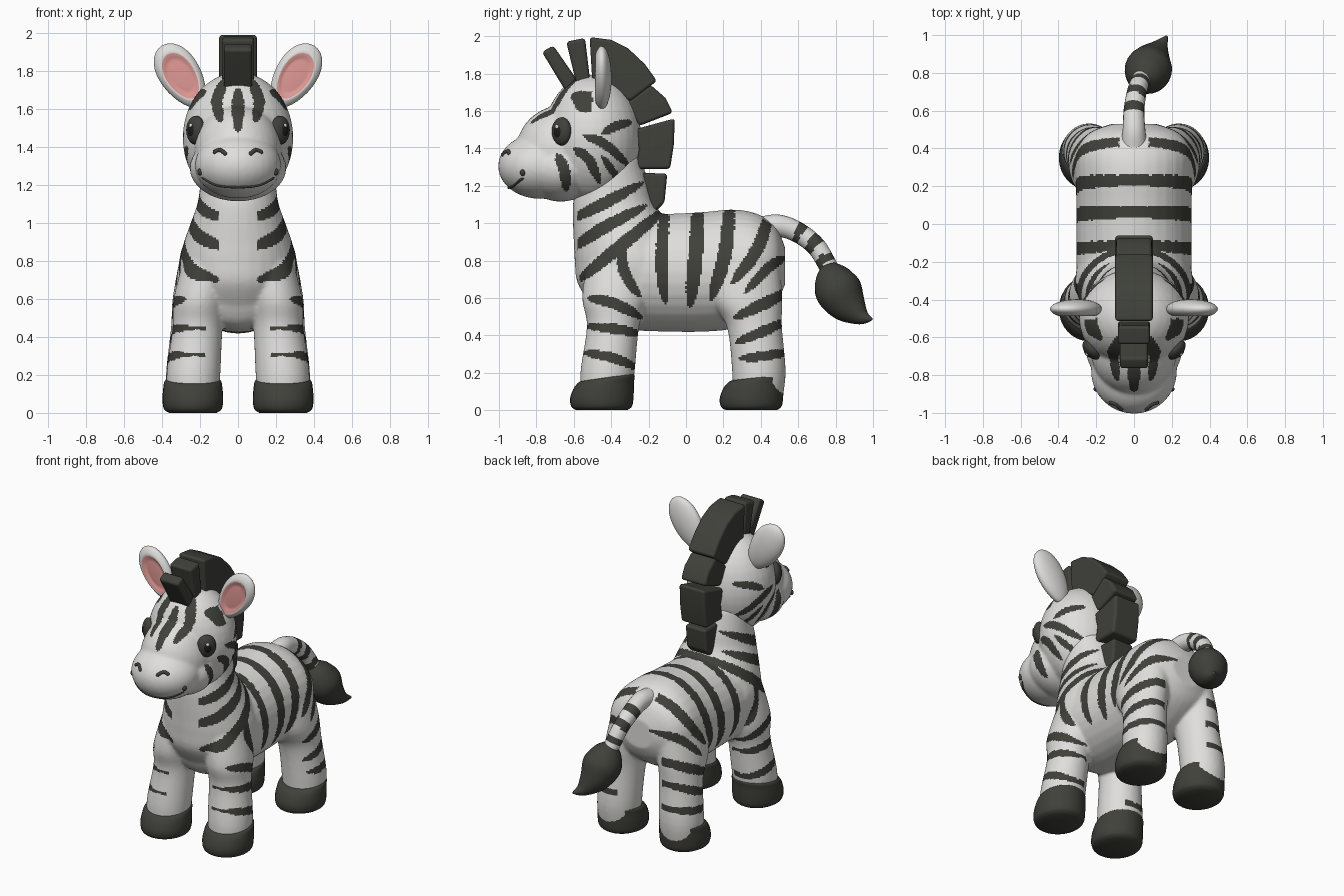
import bpy, bmesh, math
from mathutils import Vector, Matrix
from mathutils.bvhtree import BVHTree

if "Cube" in bpy.data.objects:
    bpy.data.objects.remove(bpy.data.objects["Cube"])


def material(name, rgb):
    m = bpy.data.materials.new(name)
    m.diffuse_color = (*rgb, 1)
    m.use_nodes = True
    m.node_tree.nodes["Principled BSDF"].inputs["Base Color"].default_value = m.diffuse_color
    return m


WHITE = material("soft white", (0.74, 0.735, 0.72))
DARK = material("charcoal", (0.05, 0.052, 0.042))
PINK = material("ear pink", (0.75, 0.32, 0.3))
BLACK = material("pupil black", (0.012, 0.012, 0.012))


def add_object(name, bm, *mats):
    bmesh.ops.recalc_face_normals(bm, faces=bm.faces)
    me = bpy.data.meshes.new(name)
    bm.to_mesh(me)
    bm.free()
    for m in mats:
        me.materials.append(m)
    me.polygons.foreach_set("use_smooth", [True] * len(me.polygons))
    ob = bpy.data.objects.new(name, me)
    bpy.context.collection.objects.link(ob)
    return ob


def spline(pts, n=6):
    """Smooth curve through tuples of any length."""
    pts = [Vector(p) for p in pts]
    out = []
    for i in range(len(pts) - 1):
        p0, p1, p2, p3 = pts[max(i - 1, 0)], pts[i], pts[i + 1], pts[min(i + 2, len(pts) - 1)]
        for k in range(n):
            t = k / n
            out.append(0.5 * (2 * p1 + (p2 - p0) * t + (2 * p0 - 5 * p1 + 4 * p2 - p3) * t * t
                              + (3 * p1 - p0 - 3 * p2 + p3) * t ** 3))
    return out + [pts[-1]]


def skin(bm, rings):
    """Bridge rings of points and cap both ends."""
    vs = [[bm.verts.new(p) for p in r] for r in rings]
    n = len(vs[0])
    for a, b in zip(vs, vs[1:]):
        for i in range(n):
            bm.faces.new((a[i], a[(i + 1) % n], b[(i + 1) % n], b[i]))
    bm.faces.new(vs[0][::-1])
    bm.faces.new(vs[-1])


def loft(bm, rings, axis, seg=32, n=5):
    """Ellipse rings (x, y, z, half width x, other half width) stacked along y or z."""
    out = []
    for x, y, z, a, b in spline(rings, n):
        ring = []
        for i in range(seg):
            c, s = math.cos(math.tau * i / seg), math.sin(math.tau * i / seg)
            ring.append((x + a * c, y, z + b * s) if axis == "y" else (x + a * c, y + b * s, z))
        out.append(ring)
    skin(bm, out)


def tube(bm, pts, seg=16, n=8):
    """Round tube through points (x, y, z, radius)."""
    ps = spline(pts, n)
    out = []
    for i, p in enumerate(ps):
        t = (ps[min(i + 1, len(ps) - 1)] - ps[max(i - 1, 0)]).xyz.normalized()
        u = t.cross(Vector((0.3, 0.5, 0.81))).normalized()
        v = t.cross(u)
        out.append([p.xyz + p[3] * (u * math.cos(math.tau * k / seg) + v * math.sin(math.tau * k / seg))
                    for k in range(seg)])
    skin(bm, out)


def ball(bm, loc, size, rot=Matrix()):
    m = Matrix.Translation(loc) @ rot @ Matrix.Diagonal((*size, 1))
    return bmesh.ops.create_uvsphere(bm, u_segments=32, v_segments=20, radius=1, matrix=m)["verts"]


def fuse(name, bm, smooth):
    """Merge overlapping solids into one soft skin."""
    ob = add_object(name, bm, WHITE, DARK)
    r = ob.modifiers.new("merge", "REMESH")
    r.mode, r.voxel_size, r.use_smooth_shade = "VOXEL", 0.01, True
    s = ob.modifiers.new("soften", "SMOOTH")
    s.factor, s.iterations = 0.5, smooth
    me = bpy.data.meshes.new_from_object(ob.evaluated_get(bpy.context.evaluated_depsgraph_get()))
    ob.modifiers.clear()
    ob.data = me
    me.materials.clear()
    me.materials.append(WHITE)
    me.materials.append(DARK)
    return ob


def stripes(specs):
    """Each spec: three (u, v) points and a half width; tapers to both ends."""
    out = []
    for *pts, w in specs:
        cs = spline(pts, 12)
        smp = [(p.x, p.y, w * (1 - abs(2 * i / (len(cs) - 1) - 1) ** 3)) for i, p in enumerate(cs)]
        us, vs = [s[0] for s in smp], [s[1] for s in smp]
        out.append((min(us) - w, max(us) + w, min(vs) - w, max(vs) + w, smp))
    return out


def inside(u, v, group):
    for a, b, c, d, smp in group:
        if a < u < b and c < v < d:
            if any((u - p) ** 2 + (v - q) ** 2 < w * w for p, q, w in smp):
                return True
    return False


# Body: torso, neck and legs
bm = bmesh.new()
loft(bm, [(0, -.53, .76, .13, .15), (0, -.45, .74, .25, .27), (0, -.3, .74, .3, .31),
          (0, -.1, .735, .305, .315), (0, .1, .74, .305, .32), (0, .25, .755, .31, .318),
          (0, .38, .775, .305, .275), (0, .48, .78, .24, .2), (0, .53, .77, .12, .1)], "y")
loft(bm, [(0, -.3, .55, .24, .2), (0, -.3, .68, .3, .28), (0, -.3, .8, .31, .295),
          (0, -.32, .9, .285, .28), (0, -.35, 1.0, .25, .255), (0, -.385, 1.1, .215, .22),
          (0, -.39, 1.2, .2, .195), (0, -.4, 1.35, .19, .16)], "z")
for s in (1, -1):
    loft(bm, [(s * .235, -.43, .03, .13, .13), (s * .235, -.42, .2, .142, .145),
              (s * .213, -.39, .45, .132, .14), (s * .2, -.38, .6, .14, .175),
              (s * .16, -.36, .8, .13, .17)], "z")
    loft(bm, [(s * .24, .38, .03, .13, .13), (s * .238, .39, .2, .142, .143),
              (s * .218, .365, .45, .135, .148), (s * .2, .32, .6, .145, .195),
              (s * .16, .3, .8, .15, .2)], "z")
body = fuse("body", bm, 10)

# Body stripes, in side profile (y, z)
coat = stripes([
    ((-.61, 1.02), (-.45, 1.1), (-.22, 1.22), .032), ((-.61, .86), (-.45, .97), (-.2, 1.1), .034),
    ((-.59, .68), (-.36, .87), (-.08, 1.1), .036), ((-.34, .9), (-.33, .74), (-.24, .6), .03),
    ((-.1, 1.2), (-.13, .82), (-.11, .56), .034), ((.07, 1.2), (.05, .82), (.02, .54), .04),
    ((.24, 1.2), (.21, .85), (.13, .58), .038), ((.46, 1.1), (.38, .86), (.24, .67), .035),
    ((.53, .82), (.44, .76), (.31, .62), .028)])
legs = stripes([
    ((-.53, .6), (-.38, .57), (-.23, .49), .03), ((-.54, .45), (-.38, .435), (-.24, .41), .027),
    ((-.56, .31), (-.39, .28), (-.25, .22), .027), ((.55, .64), (.42, .57), (.25, .49), .032),
    ((.54, .48), (.41, .42), (.26, .36), .028), ((.56, .31), (.42, .29), (.28, .275), .026)])
for p in body.data.polygons:
    x, y, z = p.center
    x = abs(x)
    clear = (y < -.48 and x < .1) or (y > .33 and x < .08)
    if (not clear and inside(y, z, coat)) or (x > .17 and inside(y, z, legs)):
        p.material_index = 1

# Hooves
for label, yc in (("front", -.45), ("hind", .35)):
    for side, s in (("left", 1), ("right", -1)):
        bm = bmesh.new()
        loft(bm, [(s * .238, yc, 0, .125, .135), (s * .238, yc, .02, .152, .162),
                  (s * .238, yc, .07, .16, .17), (s * .238, yc + .01, .13, .156, .162),
                  (s * .238, yc + .025, .165, .148, .15), (s * .238, yc + .025, .175, .125, .125)], "z")
        for v in bm.verts:
            v.co.z += .14 * (v.co.y - yc) * v.co.z / .17
        add_object(f"{label}_hoof_{side}", bm, DARK)

# Head: skull, bridge, jaw and muzzle
bm = bmesh.new()
for loc, size in (((0, -.5, 1.45), (.292, .262, .345)), ((0, -.66, 1.38), (.23, .25, .25)),
                  ((0, -.67, 1.29), (.255, .2, .175)), ((0, -.78, 1.305), (.228, .225, .175))):
    ball(bm, loc, size)
head = fuse("head", bm, 12)
cheeks = stripes([
    ((-.29, 1.54), (-.37, 1.52), (-.45, 1.48), .025), ((-.55, 1.47), (-.43, 1.42), (-.3, 1.3), .026),
    ((-.6, 1.4), (-.52, 1.34), (-.46, 1.21), .028), ((-.69, 1.37), (-.65, 1.28), (-.64, 1.17), .03),
    ((-.45, 1.36), (-.4, 1.29), (-.36, 1.23), .02)])
brow = stripes([((0, 1.71), (0, 1.6), (0, 1.48), .032), ((.06, 1.77), (.11, 1.65), (.09, 1.53), .03),
                ((.17, 1.7), (.225, 1.66), (.275, 1.59), .022)])
for p in head.data.polygons:
    x, y, z = p.center
    if (abs(x) > .12 and inside(y, z, cheeks)) or (y < -.5 and inside(abs(x), z, brow)):
        p.material_index = 1
tree = BVHTree.FromPolygons([v.co for v in head.data.vertices],
                            [p.vertices[:] for p in head.data.polygons])


def on_face(x, z):
    hit = tree.ray_cast(Vector((x, -3, z)), Vector((0, 1, 0)))[0]
    return hit if hit else Vector((x, -.7, z))


def face_line(name, pts, r):
    bm = bmesh.new()
    line = [on_face(p.x, p.y) for p in spline(pts, 5)]
    tube(bm, [(*p, r * (.4 if i in (0, len(line) - 1) else 1)) for i, p in enumerate(line)], 8, 2)
    add_object(name, bm, DARK)


# Mouth, nostrils, eyes and ears
face_line("mouth", [(-.19, 1.24), (-.11, 1.2), (0, 1.19), (.11, 1.2), (.19, 1.24)], .007)
for side, s in (("left", 1), ("right", -1)):
    face_line("nostril_" + side, [(s * .06, 1.36), (s * .095, 1.385), (s * .13, 1.37)], .011)
    bm = bmesh.new()
    ball(bm, on_face(s * .2, 1.27), (.014, .014, .018))
    add_object("mouth_corner_" + side, bm, DARK)

    yaw = Matrix.Rotation(s * math.radians(48), 4, "Z")
    out = yaw.to_3x3() @ Vector((0, -1, 0))
    c = on_face(s * .222, 1.49)
    for part, off, up, size, mat in (("eye", 0, 0, (.062, .04, .076), DARK),
                                     ("pupil", .013, 0, (.038, .031, .048), BLACK),
                                     ("eye_glint", .036, .024, (.011, .008, .012), WHITE)):
        bm = bmesh.new()
        ball(bm, c + out * off + Vector((0, 0, up)), size, yaw)
        add_object(f"{part}_{side}", bm, mat)

    bm = bmesh.new()
    ball(bm, (0, 0, 0), (1, 1, 1), Matrix.Rotation(math.pi / 2, 4, "X"))
    for f in bm.faces:
        m = f.calc_center_median()
        f.material_index = int(m.y < 0 and math.hypot(m.x, m.z) < .66)
    for v in bm.verts:
        if v.co.y < 0 and math.hypot(v.co.x, v.co.z) < .68:
            v.co.y *= .45
        v.co.x *= 1 + .15 * v.co.z
    place = Matrix.Translation((s * .3, -.45, 1.775)) @ Matrix.Rotation(s * math.radians(33), 4, "Y")
    bm.transform(place @ Matrix.Diagonal((.108, .052, .19, 1)))
    add_object("ear_" + side, bm, WHITE, PINK)

# Mane blocks, side outlines (y, z) given thickness
mane = [
    (.075, [(-.77, 1.915), (-.71, 1.95), (-.585, 1.77), (-.64, 1.7)]),
    (.085, [(-.64, 1.97), (-.54, 1.99), (-.51, 1.74), (-.585, 1.74)]),
    (.1, [(-.515, 1.995), (-.4, 1.98), (-.31, 1.935), (-.22, 1.85), (-.155, 1.76), (-.3, 1.65),
          (-.4, 1.72), (-.5, 1.74)]),
    (.095, [(-.19, 1.74), (-.11, 1.67), (-.07, 1.59), (-.25, 1.52), (-.32, 1.64)]),
    (.1, [(-.06, 1.56), (-.065, 1.42), (-.085, 1.29), (-.27, 1.29), (-.25, 1.4), (-.28, 1.5)]),
    (.08, [(-.1, 1.265), (-.115, 1.11), (-.16, 1.065), (-.28, 1.08), (-.28, 1.27)])]
for i, (w, outline) in enumerate(mane):
    bm = bmesh.new()
    skin(bm, [[(x, y, z) for y, z in outline] for x in (-w, w)])
    ob = add_object(f"mane_block_{i + 1}", bm, DARK)
    b = ob.modifiers.new("rounded", "BEVEL")
    b.width, b.segments, b.limit_method, b.angle_limit = .018, 3, "ANGLE", math.radians(35)
    ob.modifiers.new("shading", "WEIGHTED_NORMAL")

# Tail with bands, and its tuft
bm = bmesh.new()
tube(bm, [(0, .42, .97, .07), (0, .5, .985, .06), (0, .6, .95, .055), (.015, .7, .87, .052),
          (.04, .77, .75, .05)], 20, 12)
tail = add_object("tail", bm, WHITE, DARK)
for p in tail.data.polygons:
    f = p.index / len(tail.data.polygons)
    p.material_index = int(any(a < f < b for a, b in ((.46, .56), (.66, .76), (.85, .92))))
bm = bmesh.new()
tube(bm, [(.04, .76, .775, .04), (.055, .78, .72, .095), (.075, .815, .64, .125),
          (.1, .87, .56, .1), (.14, .94, .5, .045), (.175, .995, .487, .006)], 24, 6)
add_object("tail_tuft", bm, DARK)
